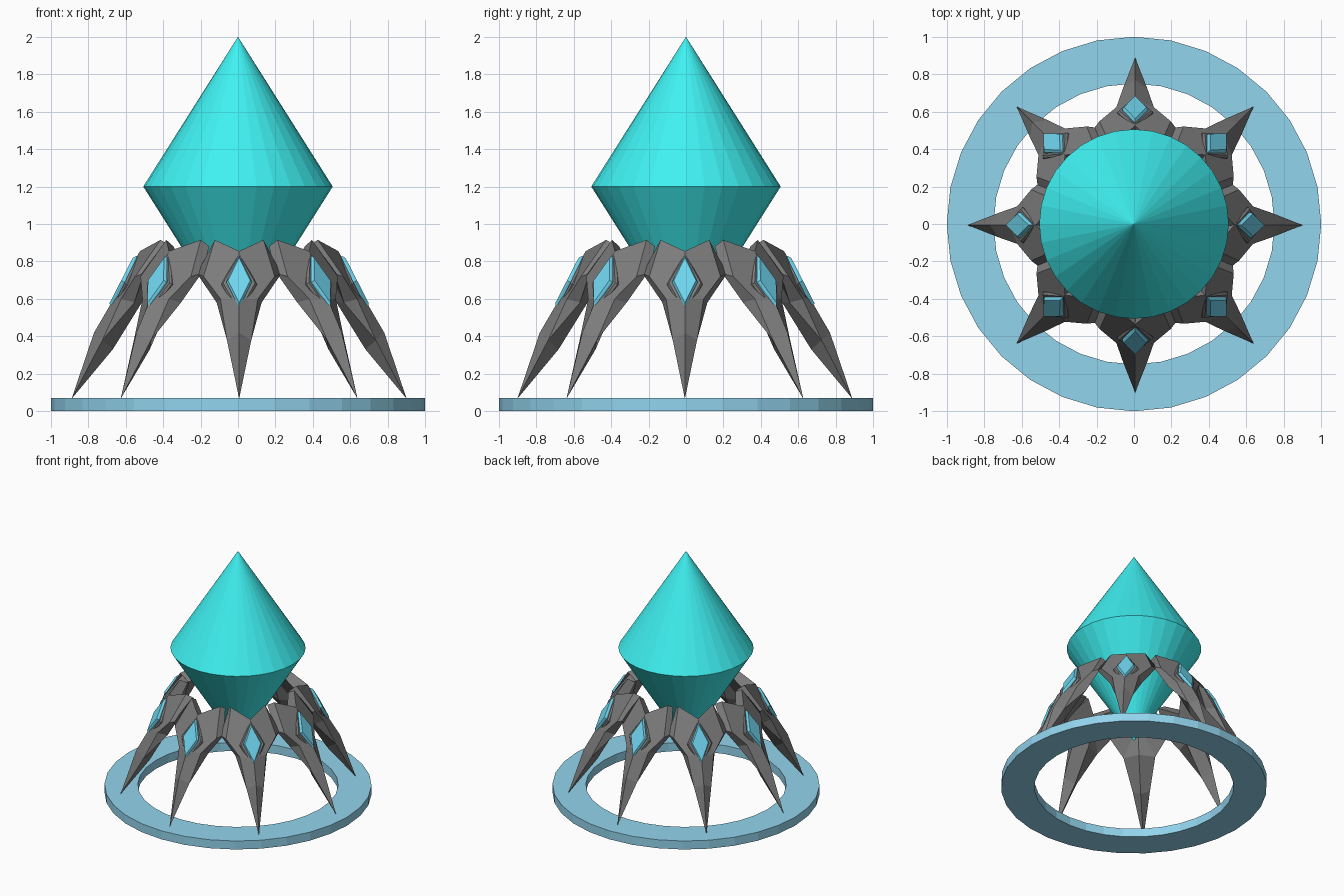
import bpy, bmesh
from math import sin, cos, pi
from mathutils import Vector

if "Cube" in bpy.data.objects:
    bpy.data.objects.remove(bpy.data.objects["Cube"])


def material(name, rgb):
    m = bpy.data.materials.new(name)
    m.diffuse_color = (*rgb, 1)
    m.use_nodes = True
    m.node_tree.nodes["Principled BSDF"].inputs["Base Color"].default_value = m.diffuse_color
    return m


CYAN = material("crystal_cyan", (0.05, 0.88, 0.89))
BLUE = material("ring_blue", (0.29, 0.66, 0.85))
GEM = material("gem_blue", (0.16, 0.66, 0.85))
DARK = material("claw_dark", (0.2, 0.2, 0.2))


def make_mesh(name, verts, faces, mat):
    bm = bmesh.new()
    vs = [bm.verts.new(v) for v in verts]
    for f in faces:
        bm.faces.new([vs[i] for i in f])
    bmesh.ops.remove_doubles(bm, verts=bm.verts, dist=1e-4)
    bmesh.ops.recalc_face_normals(bm, faces=bm.faces)
    me = bpy.data.meshes.new(name)
    bm.to_mesh(me)
    bm.free()
    me.materials.append(mat)
    return me


def add(name, me, angle=0):
    ob = bpy.data.objects.new(name, me)
    ob.rotation_euler.z = angle
    bpy.context.collection.objects.link(ob)
    return ob


def circle(r, z, n=32):
    return [(r * sin(2 * pi * i / n), r * cos(2 * pi * i / n), z) for i in range(n)]


# base ring
n = 32
verts = circle(1, 0) + circle(1, .07) + circle(.75, .07) + circle(.75, 0)
faces = [(k * n + i, k * n + (i + 1) % n, (k + 1) % 4 * n + (i + 1) % n, (k + 1) % 4 * n + i)
         for k in range(4) for i in range(n)]
add("base_ring", make_mesh("base_ring", verts, faces, BLUE))

# double-cone crystal
verts = circle(.506, 1.2) + [(0, 0, 2), (0, 0, .4)]
faces = [(i, (i + 1) % n, a) for i in range(n) for a in (n, n + 1)]
add("crystal", make_mesh("crystal", verts, faces, CYAN))

# claw half: (sideways, distance from axis, height); capitals outer, lower case inner
P = {
    "N": (0, .53, .855), "T": (.13, .42, .915), "S": (.19, .555, .72),
    "W": (.10, .63, .60), "C": (0, .67, .60), "M": (0, .775, .42),
    "E": (.065, .73, .38), "P": (0, .895, .066),
    "n": (0, .45, .80), "t": (.135, .36, .88), "s": (.225, .51, .735),
    "w": (.12, .56, .58), "c": (0, .52, .58), "m": (0, .675, .33),
}
HALF = ["NTSW", "NWC", "CWEM", "MEP", "NntT", "TtsS", "SswW", "WwE",
        "ncw", "nwst", "cmEw", "mPE"]
verts, faces = [], []
for side in (1, -1):
    base = len(verts)
    keys = list(P)
    verts += [(side * x, -r, z) for x, r, z in P.values()]
    faces += [[base + keys.index(k) for k in f] for f in HALF]
claw = make_mesh("claw", verts, faces, DARK)

# bevelled diamond plates lying on the claw's sloping face
OUT = Vector((0, -.889, .458))


def diamond(name, top, bottom, half, depth, bevel, mat):
    a, b = Vector((0, -top[0], top[1])), Vector((0, -bottom[0], bottom[1]))
    mid = (a + b) / 2
    side = Vector((half, 0, 0))
    rim = [a, mid + side, b, mid - side]
    front = [mid + (p - mid) * bevel for p in rim]
    verts = [p - OUT * depth for p in rim] + [p - OUT * .012 for p in rim] + front
    faces = [(k + i, k + (i + 1) % 4, k + 4 + (i + 1) % 4, k + 4 + i)
             for k in (0, 4) for i in range(4)] + [(0, 1, 2, 3), (8, 9, 10, 11)]
    return make_mesh(name, verts, faces, mat)


mount = diamond("gem_mount", (.53, .855), (.695, .515), .095, .06, .9, DARK)
gem = diamond("gem", (.56, .835), (.70, .562), .068, .06, .88, GEM)

for i in range(8):
    a = i * pi / 4
    for name, me in (("claw", claw), ("gem_mount", mount), ("gem", gem)):
        ob = add(f"{name}_{i + 1}", me, a)
        ob.location = (.006, -.006, 0)
